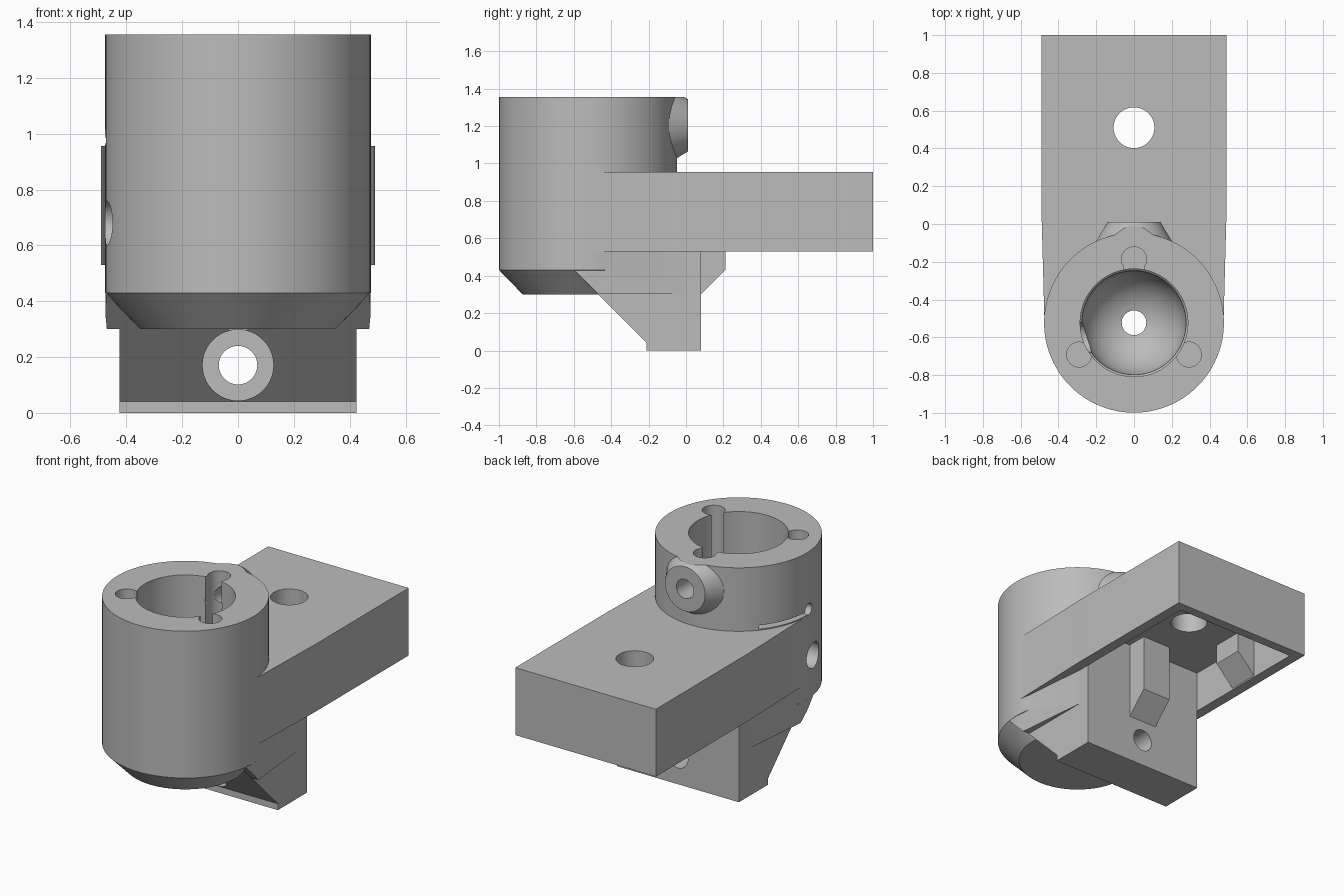
import bpy, bmesh
from math import cos, sin, pi, radians
from mathutils import Matrix, Vector

cube = bpy.data.objects.get("Cube")
if cube:
    bpy.data.objects.remove(cube)

AXIS_Y = -0.523      # cup axis
CUP_R = 0.476
PIN_Y = 0.51         # vertical hole in the arm

grey = bpy.data.materials.new("plain grey")
grey.use_nodes = True
grey.diffuse_color = (0.5, 0.5, 0.5, 1)
grey.node_tree.nodes["Principled BSDF"].inputs["Base Color"].default_value = (0.5, 0.5, 0.5, 1)


def finish(name, bm, matrix=Matrix()):
    bmesh.ops.transform(bm, matrix=matrix, verts=bm.verts)
    bmesh.ops.recalc_face_normals(bm, faces=bm.faces)
    mesh = bpy.data.meshes.new(name)
    bm.to_mesh(mesh)
    bm.free()
    mesh.materials.append(grey)
    ob = bpy.data.objects.new(name, mesh)
    bpy.context.collection.objects.link(ob)
    return ob


def prism(name, pts, axis, a, b, matrix=Matrix()):
    """Extrude a flat outline along an axis from a to b."""
    place = {"X": lambda p, t: (t, p[0], p[1]),
             "Y": lambda p, t: (p[0], t, p[1]),
             "Z": lambda p, t: (p[0], p[1], t)}[axis]
    bm = bmesh.new()
    low = [bm.verts.new(place(p, a)) for p in pts]
    high = [bm.verts.new(place(p, b)) for p in pts]
    bm.faces.new(low)
    bm.faces.new(high)
    for i in range(len(pts)):
        j = (i + 1) % len(pts)
        bm.faces.new((low[i], low[j], high[j], high[i]))
    return finish(name, bm, matrix)


def lathe(name, profile, matrix=Matrix(), steps=96):
    """Turn a (radius, height) profile; it starts and ends on the axis."""
    bm = bmesh.new()
    rings = [[bm.verts.new((r * cos(2 * pi * i / steps), r * sin(2 * pi * i / steps), h))
              for i in range(steps)] for r, h in profile[1:-1]]
    bm.faces.new(rings[0])
    bm.faces.new(rings[-1])
    for lo, hi in zip(rings, rings[1:]):
        for i in range(steps):
            j = (i + 1) % steps
            bm.faces.new((lo[i], lo[j], hi[j], hi[i]))
    return finish(name, bm, matrix)


def rod(name, r, a, b, matrix, steps=48):
    return lathe(name, [(0, a), (r, a), (r, b), (0, b)], matrix, steps)


def boolean(target, tool, operation):
    mod = target.modifiers.new(operation, "BOOLEAN")
    mod.operation = operation
    mod.solver = "EXACT"
    mod.object = tool
    bpy.context.view_layer.objects.active = target
    bpy.ops.object.modifier_apply(modifier=mod.name)
    bpy.data.objects.remove(tool)


def add(tool):
    boolean(body, tool, "UNION")


def cut(tool):
    boolean(body, tool, "DIFFERENCE")


def at(x, y, z=0):
    return Matrix.Translation(Vector((x, y, z)))


def mirrored(half):
    return half + [(-x, y) for x, y in reversed(half)]


def arc(r, start, end, n):
    return [(r * cos(radians(start + (end - start) * i / n)),
             r * sin(radians(start + (end - start) * i / n)) + AXIS_Y) for i in range(n + 1)]


ALONG_Y = Matrix.Rotation(-pi / 2, 4, "X")
ALONG_X = Matrix.Rotation(pi / 2, 4, "Y")

# arm, hollowed from below
body = prism("bracket_body", mirrored([(0.474, AXIS_Y), (0.49, 0.07), (0.49, 1)]), "Z", 0.53, 0.955)
cut(prism("pocket", mirrored([(0.424, 0.03), (0.424, 0.94)]), "Z", 0.4, 0.79))

# cup with chamfered base
add(lathe("cup", [(0, 0.3), (0.35, 0.3), (CUP_R, 0.43), (CUP_R, 1.355), (0, 1.355)], at(0, AXIS_Y)))

# tapered skirt between cup and foot, trimmed by the foot's slope
skirt = prism("skirt", arc(CUP_R - 0.001, 180, 360, 48) + [(0.426, 0), (-0.426, 0)], "Z", 0.301, 0.6)
slope = prism("slope", [(-1.3, -0.1), (-0.068, -0.1), (-1.3, 1.132)], "X", -1, 1)
boolean(skirt, slope, "DIFFERENCE")
add(skirt)

# foot with sloping front
add(prism("foot", [(-0.21, 0), (0.08, 0), (0.08, 0.85), (-0.3, 0.85), (-0.6, 0.43), (-0.21, 0.04)],
          "X", -0.425, 0.425))

# four clamping lugs around the pin hole
for angle, z in ((-90, 0.3), (0, 0.533), (90, 0.533), (180, 0.533)):
    add(prism("lug", [(0.445, z), (0.43, z), (0.3, z + 0.13), (0.3, 0.82), (0.445, 0.82)], "Y", -0.1, 0.1,
              at(0, PIN_Y) @ Matrix.Rotation(radians(angle), 4, "Z")))

# set screw boss, trimmed flush with the cup rim
boss = lathe("boss", [(0, -0.22), (0.2, -0.22), (0.2, -0.09), (0.14, 0.01), (0, 0.01)],
             at(0, 0, 1.204) @ ALONG_Y, 64)
boolean(boss, prism("trim", mirrored([(0.5, -0.5), (0.5, 0.5)]), "Z", 1.3549, 1.6), "DIFFERENCE")
add(boss)

# cup bore with round floor and drain
R, FLOOR = 0.275, 0.69
bowl = [(R * sin(t), FLOOR - R * cos(t)) for t in [0.239 + (pi / 2 - 0.239) * i / 16 for i in range(17)]]
cut(lathe("bore", [(0, 0.2), (0.065, 0.2)] + bowl + [(0.285, 0.70), (0.285, 1.5), (0, 1.5)],
          at(0, AXIS_Y)))

# three keyed sockets in the cup wall
for angle, half_neck in ((90, 0.055), (210, 0.035), (330, 0.035)):
    turn = at(0, AXIS_Y) @ Matrix.Rotation(radians(angle), 4, "Z")
    cut(rod("socket", 0.066, 0.95, 1.5, turn @ at(0.336, 0)))
    cut(prism("neck", [(0.2, -half_neck), (0.34, -half_neck), (0.34, half_neck), (0.2, half_neck)],
              "Z", 0.951, 1.49, turn))

# curved slit with a round end
cut(prism("slit", arc(0.6, 139, 183, 16) + arc(0.25, 183, 139, 16), "Z", 0.962, 0.986))
cut(rod("slit_end", 0.035, -0.6, -0.25, at(0, AXIS_Y - 0.02, 0.992) @ ALONG_X))

# drilled holes
cut(rod("screw_hole", 0.06, -0.3, 0.2, at(0, 0, 1.204) @ ALONG_Y))
cut(rod("side_hole", 0.08, -0.7, -0.1, at(0, -0.6, 0.68) @ ALONG_X))
cut(rod("pin_hole", 0.108, 0.6, 1.2, at(0, PIN_Y)))
cut(rod("foot_hole", 0.069, -0.8, 0.3, at(0, 0, 0.171) @ ALONG_Y))
cut(rod("foot_counterbore", 0.127, -0.9, -0.1, at(0, 0, 0.171) @ ALONG_Y))

bpy.ops.object.select_all(action="DESELECT")
body.select_set(True)
bpy.context.view_layer.objects.active = body
bpy.ops.object.shade_smooth_by_angle(angle=radians(25))
